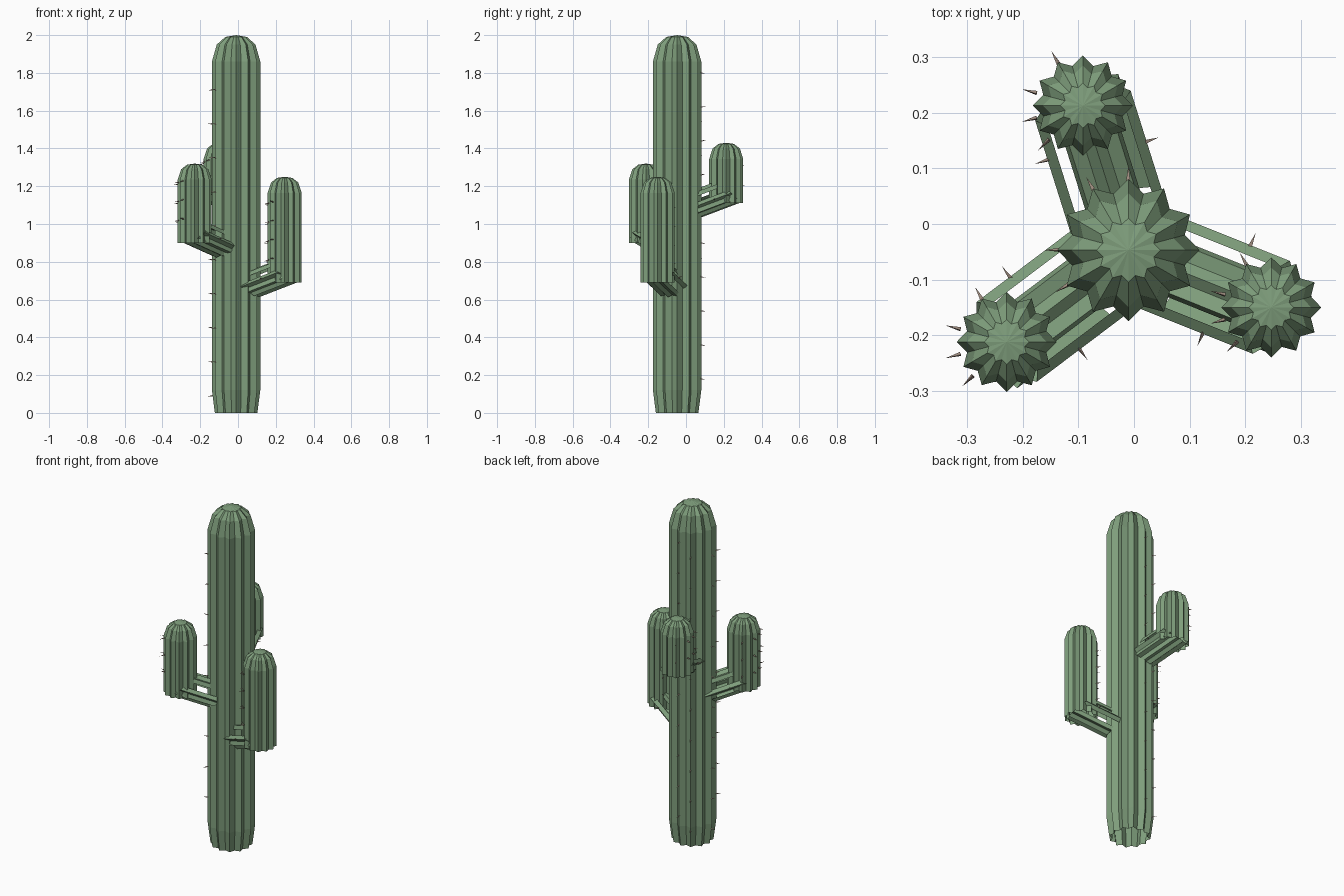
import bpy, bmesh, math, random
from mathutils import Vector

random.seed(4)
cube = bpy.data.objects.get("Cube")
if cube:
    bpy.data.objects.remove(cube)

RIBS = 12
UP = Vector((0, 0, 1))


def material(name, color):
    m = bpy.data.materials.new(name)
    m.use_nodes = True
    m.diffuse_color = (*color, 1)
    m.node_tree.nodes["Principled BSDF"].inputs["Base Color"].default_value = (*color, 1)
    return m


GREEN = material("cactus green", (0.21, 0.34, 0.20))
THORN = material("thorn tan", (0.34, 0.26, 0.21))


def finish(bm, name, mat):
    mesh = bpy.data.meshes.new(name)
    bm.to_mesh(mesh)
    bm.free()
    mesh.materials.append(mat)
    obj = bpy.data.objects.new(name, mesh)
    bpy.context.collection.objects.link(obj)
    return obj


def star(center, side, up, valley=0.82):
    """Ribbed ring: even points are ridges, odd points are valleys."""
    ring = []
    for i in range(RIBS * 2):
        a = math.pi * i / RIBS
        k = valley if i % 2 else 1
        ring.append(center + (side * math.cos(a) + up * math.sin(a)) * k)
    return ring


def loft(name, rings, skip=(), tip=None):
    bm = bmesh.new()
    rows = [[bm.verts.new(p) for p in ring] for ring in rings]
    n = RIBS * 2
    for a, b in zip(rows, rows[1:]):
        for i in range(n):
            if i not in skip:
                j = (i + 1) % n
                bm.faces.new((a[i], a[j], b[j], b[i]))
    if tip:
        t = bm.verts.new(tip)
        for i in range(n):
            bm.faces.new((rows[-1][i], rows[-1][(i + 1) % n], t))
    return finish(bm, name, GREEN)


def column(name, x, y, profile, top):
    """Upright ribbed stem with a domed top; profile is (z, radius)."""
    rings = [star(Vector((x, y, z)), Vector((r, 0, 0)), Vector((0, r, 0)))
             for z, r in profile]
    loft(name, rings, tip=Vector((x, y, top)))


thorns = bmesh.new()


def thorn(base, direction, length=0.024, r=0.0045):
    d = direction.normalized()
    s = d.orthogonal().normalized() * r
    t = d.cross(s)
    foot = base - d * 0.004
    ring = [thorns.verts.new(foot + s * math.cos(a) + t * math.sin(a))
            for a in (0, math.tau / 3, 2 * math.tau / 3)]
    tip = thorns.verts.new(base + d * length)
    for i in range(3):
        thorns.faces.new((ring[i], ring[(i + 1) % 3], tip))


def thorn_row(x, y, r, angle, low, high, step):
    a = math.radians(angle)
    out = Vector((math.cos(a), math.sin(a), 0))
    z = low
    while z < high:
        lean = Vector((0, 0, random.uniform(-0.3, 0.3)))
        thorn(Vector((x, y, z)) + out * r, out + lean)
        z += step


# Trunk
TX, TY, TR = -0.01, -0.047, 0.128
column("trunk", TX, TY,
       [(0, TR * 0.88), (0.12, TR), (1.86, TR), (1.95, TR * 0.8), (1.99, TR * 0.45)], 2.0)
for angle, low in ((90, 0.18), (120, 0.1), (180, 0.09), (210, 0.27)):
    thorn_row(TX, TY, TR, angle, low, 1.85, 0.18)

# Arms: name, x, y, bottom, top, side of the open rail
AR = 0.09
ARMS = (("left", 0.247, -0.15, 0.69, 1.25, 1),
        ("right", -0.229, -0.212, 0.90, 1.32, -1),
        ("back", -0.092, 0.213, 1.11, 1.43, 1))
GAPS = (1, 2, 9, 10, 13, 14)

for name, x, y, low, top, flip in ARMS:
    column(name + "_arm", x, y,
           [(low, AR), (top - 0.085, AR), (top - 0.03, AR * 0.8), (top - 0.006, AR * 0.45)], top)
    # Sloping branch of separate ribs between trunk and arm
    run = Vector((x - TX, y - TY, 0))
    length = run.length
    out = run / length
    side = out.cross(UP) * AR * flip
    up = out * -0.07 + UP * 0.055
    end = Vector((x, y, low + 0.055))
    start = end - (out + UP * 0.36) * (length - 0.06)
    loft(name + "_branch", [star(start, side, up), star(end, side, up)], skip=GAPS)
    # Thorns on the arm and along both flanks of the branch
    for angle in (120, 165, 195, 225):
        thorn_row(x, y, AR, angle, low + 0.06 + angle * 0.0003, top - 0.08, 0.1)
    for s, t in ((1, 0.55), (-1, 0.65)):
        thorn(start.lerp(end, t) + side * s, side * s + UP * 0.02)

finish(thorns, "thorns", THORN)
